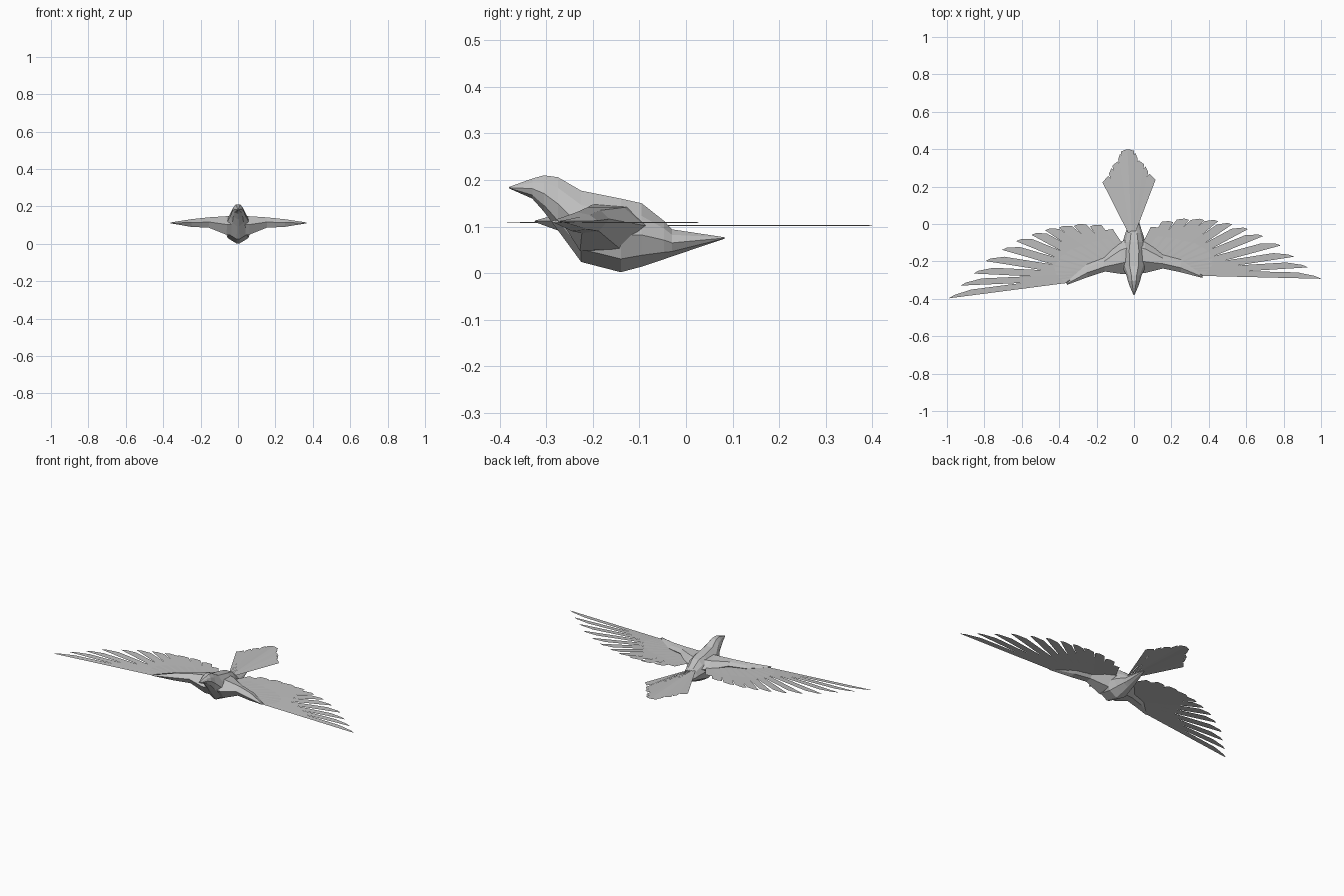
import bpy, math
from mathutils import Vector, Matrix

cube = bpy.data.objects.get("Cube")
if cube:
    bpy.data.objects.remove(cube)

grey = bpy.data.materials.new("plumage grey")
grey.use_nodes = True
tone = (0.52, 0.52, 0.52, 1)
grey.diffuse_color = tone
grey.node_tree.nodes["Principled BSDF"].inputs["Base Color"].default_value = tone
SHOULDER = Vector((0, -0.25, 0))


def build(name, verts, faces, turn=None):
    if turn:
        verts = [turn(Vector(v)) for v in verts]
    mesh = bpy.data.meshes.new(name)
    mesh.from_pydata(verts, [], faces)
    mesh.materials.append(grey)
    obj = bpy.data.objects.new(name, mesh)
    bpy.context.collection.objects.link(obj)
    return obj


def loft(name, rings, turn=None, flip=False):
    n = len(rings[0])
    faces = [list(range(n)), list(range((len(rings) - 1) * n, len(rings) * n))[::-1]]
    for r in range(len(rings) - 1):
        for i in range(n):
            j = (i + 1) % n
            faces.append([r * n + i, r * n + n + i, r * n + n + j, r * n + j])
    if flip:
        faces = [f[::-1] for f in faces]
    return build(name, [p for ring in rings for p in ring], faces, turn)


# Faceted body from beak to rump: y, top, bottom, half width
stations = [(-0.38, 0.185, 0.182, 0.003), (-0.33, 0.203, 0.160, 0.024),
            (-0.305, 0.210, 0.132, 0.033), (-0.275, 0.206, 0.092, 0.04),
            (-0.225, 0.177, 0.024, 0.066), (-0.14, 0.160, 0.002, 0.074),
            (-0.095, 0.150, 0.014, 0.06), (-0.047, 0.112, 0.030, 0.046),
            (-0.03, 0.094, 0.036, 0.04), (0.083, 0.077, 0.074, 0.006)]
half = [(0.35, 1.0), (0.75, 0.8), (1.0, 0.5), (0.75, 0.18), (0.12, 0.0)]
section = half + [(-x, h) for x, h in reversed(half)]
loft("body", [[(x * w, y, bot + h * (top - bot)) for x, h in section]
              for y, top, bot, w in stations])

# Left wing arm: x, front, back, top, bottom
arm = [(0.0, -0.262, -0.07, 0.15, 0.045), (0.06, -0.262, -0.09, 0.147, 0.048),
       (0.155, -0.238, -0.165, 0.141, 0.086), (0.25, -0.258, -0.19, 0.131, 0.09),
       (0.365, -0.288, -0.272, 0.114, 0.109)]
tips = [(1.0, -0.293), (0.93, -0.232), (0.855, -0.175), (0.785, -0.115), (0.69, -0.065),
        (0.61, -0.027), (0.525, -0.002), (0.45, 0.015), (0.375, 0.021), (0.295, 0.022),
        (0.21, 0.01), (0.15, -0.025)]
coverts = [(0.36, -0.283), (0.40, -0.25), (0.42, -0.215), (0.42, -0.18), (0.40, -0.15),
           (0.375, -0.13), (0.32, -0.10), (0.265, -0.09), (0.205, -0.075), (0.13, -0.065),
           (0.055, -0.125), (0.05, -0.2), (0.2, -0.23)]

for side, label, sweep in ((1, "left", 0), (-1, "right", math.radians(6))):
    spin = Matrix.Rotation(sweep, 3, "Z")

    def pose(v, side=side, spin=spin):
        return spin @ (Vector((v.x * side, v.y, v.z)) - SHOULDER) + SHOULDER

    rings = []
    for x, front, back, top, bot in arm:
        d, mid = back - front, bot + 0.55 * (top - bot)
        rings.append([(x, front, mid), (x, front + 0.35 * d, top), (x, front + 0.75 * d, top - 0.006),
                      (x, back, mid), (x, front + 0.7 * d, bot + 0.004), (x, front + 0.2 * d, bot)])
    loft(label + "_wing_arm", rings, pose, side > 0)
    build(label + "_coverts", [(x, y, 0.109) for x, y in coverts],
          [list(range(len(coverts)))[::side]], pose)

    # Flat flight feathers fanned along the arm, shingled, each with a slanted end
    for i, tip in enumerate(tips):
        t = i / (len(tips) - 1)
        root = Vector((0.345 - 0.28 * t, -0.277 + 0.085 * t))
        end = Vector(tip)
        along = (end - root).normalized()
        across = Vector((-along.y, along.x))
        width = 0.031 + 0.027 * t
        cut = 0.125 - 0.105 * t
        pts = [(root, 0), (end, 0), (end - along * cut * 0.25 + across * width * 0.45, 0.45),
               (end - along * cut + across * width, 1), (root + across * width, 1)]
        build(f"{label}_feather_{i + 1}", [(p.x, p.y, 0.1075 + 0.002 * up) for p, up in pts],
              [list(range(5))[::side]], pose)

# Tail fan of flat feathers with stepped ends, mirrored about its own axis
steps = [(0.0, 0.445), (0.035, 0.435), (0.052, 0.395), (0.085, 0.36), (0.105, 0.32), (0.142, 0.275)]
axis = Matrix.Rotation(math.radians(3), 3, "Z")
base = Vector((-0.012, -0.045, 0))
for side, label in ((1, "left"), (-1, "right")):
    for i in range(len(steps) - 1):
        (x0, y0), (x1, y1) = steps[i:i + 2]
        inner = 0.0 if i == 0 else x0 - 0.01
        pts = [(0.02 * i / 5, 0, 0.103), (0.02 * (i + 1) / 5, 0, 0.101), (x1, y1, 0.101),
               (x0 + 0.006, y0 - 0.012 * (i > 0), 0.103), (inner, y0 - 0.03 * (i > 0), 0.103)]
        build(f"{label}_tail_feather_{i + 1}",
              [axis @ Vector((x * side, y, z)) + base for x, y, z in pts],
              [list(range(5))[::side]])
